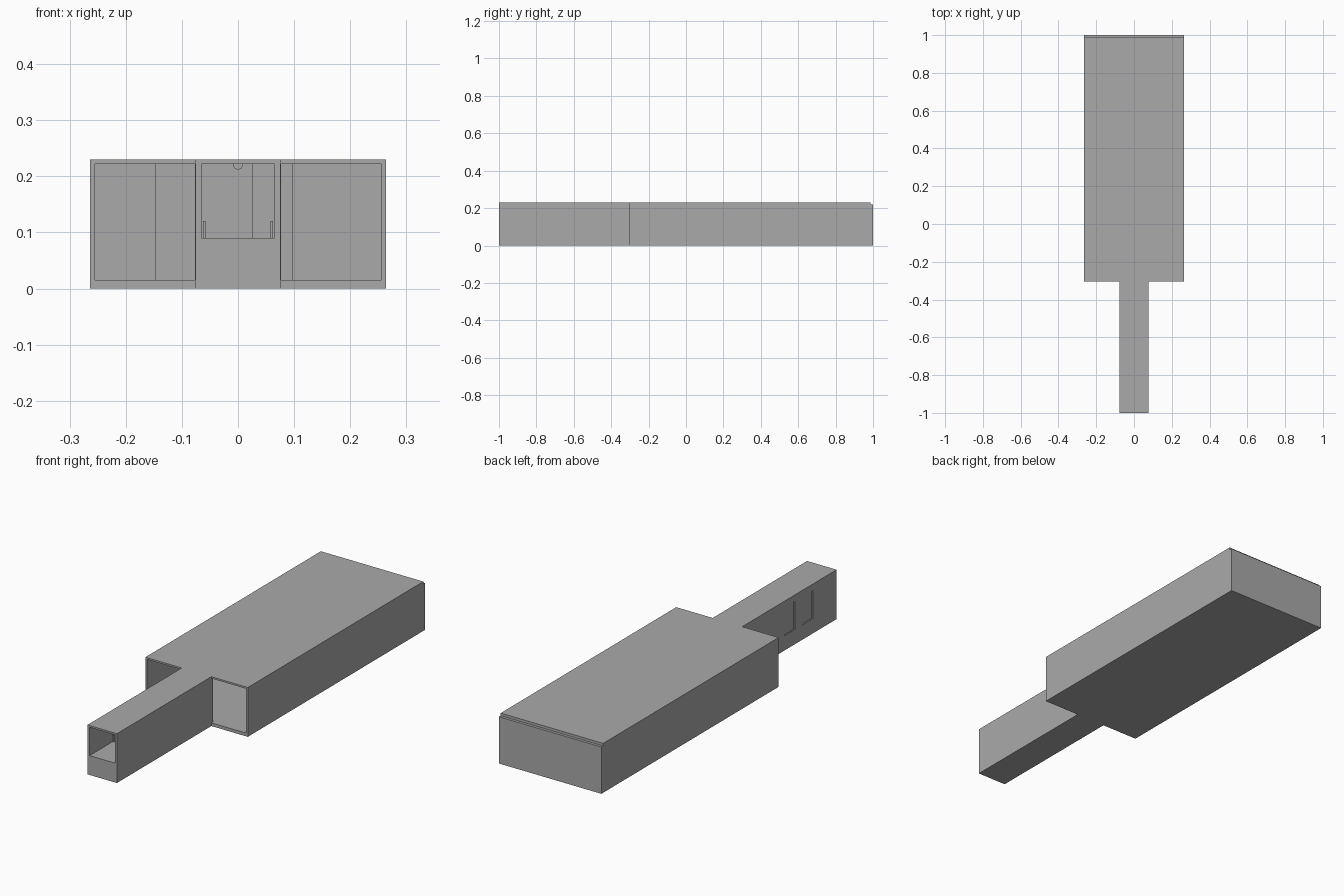
import bpy
import bmesh
import math

old = bpy.data.objects.get("Cube")
if old:
    bpy.data.objects.remove(old, do_unlink=True)

grey = bpy.data.materials.new("plain grey")
grey.use_nodes = True
colour = (0.4, 0.4, 0.4, 1)
grey.diffuse_color = colour
grey.node_tree.nodes["Principled BSDF"].inputs["Base Color"].default_value = colour


def prism(name, outline, z0, z1):
    """Extrude a plan outline between two heights."""
    bm = bmesh.new()
    face = bm.faces.new([bm.verts.new((x, y, z0)) for x, y in outline])
    top = bmesh.ops.extrude_face_region(bm, geom=[face])
    for v in top["geom"]:
        if isinstance(v, bmesh.types.BMVert):
            v.co.z = z1
    bmesh.ops.recalc_face_normals(bm, faces=bm.faces)
    mesh = bpy.data.meshes.new(name)
    bm.to_mesh(mesh)
    bm.free()
    mesh.materials.append(grey)
    obj = bpy.data.objects.new(name, mesh)
    bpy.context.collection.objects.link(obj)
    return obj


def box(name, x0, x1, y0, y1, z0, z1):
    return prism(name, [(x0, y0), (x1, y0), (x1, y1), (x0, y1)], z0, z1)


def mirrored(half):
    """Complete a right-hand half outline across x = 0."""
    return half + [(-x, y) for x, y in reversed(half)]


def cut(target, cutter):
    mod = target.modifiers.new(cutter.name, "BOOLEAN")
    mod.operation = "DIFFERENCE"
    mod.solver = "EXACT"
    mod.object = cutter
    bpy.context.view_layer.objects.active = target
    bpy.ops.object.modifier_apply(modifier=mod.name)
    bpy.data.objects.remove(cutter, do_unlink=True)


# Outer shell: wide chamber with a narrow passage in front
shell = prism("shell", mirrored([(0.076, -1), (0.076, -0.305),
                                 (0.264, -0.305), (0.264, 1)]), 0, 0.23)

# Hollow chamber, open at both shoulders
cut(shell, prism("chamber_cutter", mirrored(
    [(0.0765, -0.295), (0.0765, -0.32), (0.255, -0.32), (0.255, 0.975)]),
    0.015, 0.222))

# Raised-floor passage
cut(shell, box("passage_cutter", -0.065, 0.065, -1.01, -0.25, 0.09, 0.222))

# Step along the rear top edge
cut(shell, box("rear_step_cutter", -0.3, 0.3, 0.987, 1.02, 0.218, 0.25))

# L-shaped slots in one passage wall
for y in (-0.823, -0.69):
    cut(shell, box("slot_cutter", -0.09, -0.06, y - 0.004, y + 0.004, 0.068, 0.2))
    cut(shell, box("slot_foot_cutter", -0.09, -0.07, y - 0.004, y + 0.074, 0.068, 0.073))

# Low ribs along the passage walls
for side in (-1, 1):
    x0, x1 = sorted((side * 0.058, side * 0.062))
    box("passage_rib", x0, x1, -0.83, -0.69, 0.09, 0.12)

# Rounded rail under the passage ceiling
bpy.ops.mesh.primitive_cylinder_add(vertices=16, radius=0.009, depth=0.1,
                                    location=(0, -0.76, 0.221),
                                    rotation=(math.pi / 2, 0, 0))
rail = bpy.context.object
rail.name = "ceiling_rail"
rail.data.materials.append(grey)
bpy.ops.object.shade_smooth_by_angle()

# Inner partitions toward the rear
box("inner_block_large", -0.148, 0.027, 0.45, 0.975, 0.015, 0.222)
box("inner_block_small", 0.027, 0.097, 0.6, 0.975, 0.015, 0.222)
